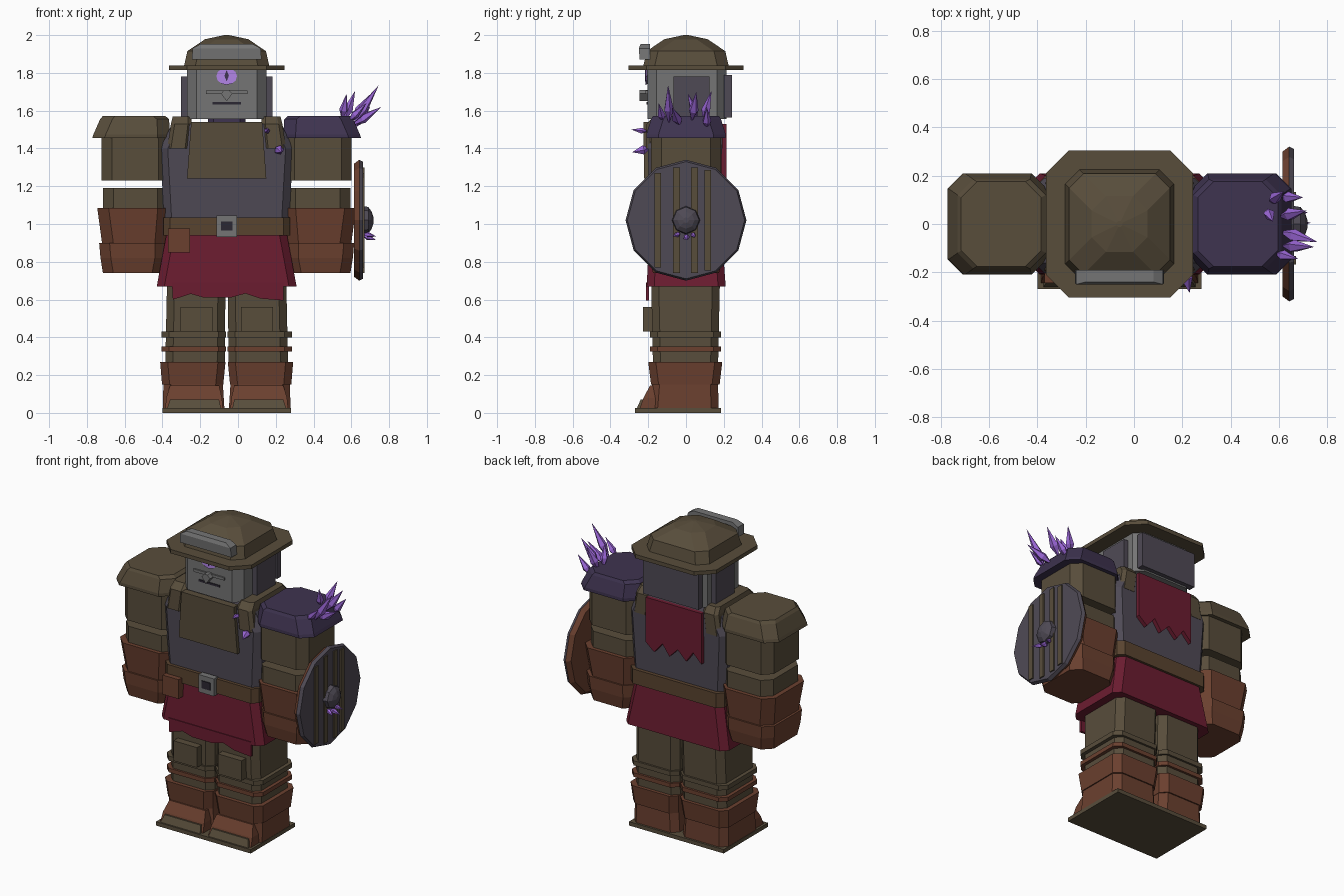
import bpy, bmesh, math
from mathutils import Vector

if "Cube" in bpy.data.objects:
    bpy.data.objects.remove(bpy.data.objects["Cube"])

CX = -0.06  # the body's mirror plane


def colour(name, hexa):
    m = bpy.data.materials.new(name)
    lin = []
    for i in (0, 2, 4):
        c = int(hexa[i:i + 2], 16) / 255
        lin.append(c / 12.92 if c <= 0.04045 else ((c + 0.055) / 1.055) ** 2.4)
    m.diffuse_color = (*lin, 1)
    m.use_nodes = True
    m.node_tree.nodes["Principled BSDF"].inputs["Base Color"].default_value = m.diffuse_color
    return m


OLIVE = colour("olive_cloth", "584D3B")
BROWN = colour("red_brown_leather", "6B402F")
BELT = colour("belt_leather", "59432F")
RED = colour("crimson_cloth", "6B1C30")
SLATE = colour("slate", "4F4A55")
GREY = colour("steel_grey", "757575")
PURPLE = colour("dark_purple", "3E3350")
CRYSTAL = colour("crystal_violet", "9A66D6")
DARK = colour("near_black", "2B2732")
GLOW = colour("eye_violet", "B98AF0")


def make(name, verts, faces, mat):
    me = bpy.data.meshes.new(name)
    me.from_pydata([tuple(v) for v in verts], [], faces)
    bm = bmesh.new()
    bm.from_mesh(me)
    bmesh.ops.recalc_face_normals(bm, faces=bm.faces)
    bm.to_mesh(me)
    bm.free()
    me.materials.append(mat)
    ob = bpy.data.objects.new(name, me)
    bpy.context.collection.objects.link(ob)
    return ob


def skin(name, rings, mat):
    """Join rings of equal vertex count and cap both ends."""
    n = len(rings[0])
    faces = [tuple(range(n)), tuple(range((len(rings) - 1) * n, len(rings) * n))]
    for k in range(len(rings) - 1):
        for i in range(n):
            j = (i + 1) % n
            faces.append((k * n + i, k * n + j, k * n + n + j, k * n + n + i))
    return make(name, [v for r in rings for v in r], faces, mat)


def loft(name, rings, mat, c=0.0, side=1):
    """rings: (z, u0, u1, y0, y1), u measured from the mirror plane; c = corner cut."""
    out = []
    for z, u0, u1, y0, y1 in rings:
        k = min(c, (u1 - u0) * 0.3)
        if k:
            p = [(u0 + k, y0), (u1 - k, y0), (u1, y0 + k), (u1, y1 - k),
                 (u1 - k, y1), (u0 + k, y1), (u0, y1 - k), (u0, y0 + k)]
        else:
            p = [(u0, y0), (u1, y0), (u1, y1), (u0, y1)]
        out.append([(CX + side * u, y, z) for u, y in p])
    return skin(name, out, mat)


def box(name, u0, u1, y0, y1, z0, z1, mat, c=0.0, side=1):
    return loft(name, [(z0, u0, u1, y0, y1), (z1, u0, u1, y0, y1)], mat, c, side)


def sheet(name, pts, y0, y1, mat):
    """Extrude an outline of (u, z) points along y."""
    return skin(name, [[(CX + u, y, z) for u, z in pts] for y in (y0, y1)], mat)


def turned(name, rings, z, n, mat):
    """Rings of (x, radius) around an axis along x."""
    return skin(name, [[(x, r * math.cos(a), z + r * math.sin(a))
                        for a in (2 * math.pi * i / n for i in range(n))]
                       for x, r in rings], mat)


def crystal(name, base, tip, r):
    a, b = Vector(base), Vector(tip)
    q = (b - a).to_track_quat('Z', 'Y')
    mid = a.lerp(b, 0.38)
    ring = [mid + q @ Vector((r * math.cos(t), r * math.sin(t), 0))
            for t in (2 * math.pi * i / 5 for i in range(5))]
    faces = [f for i in range(5) for f in ((0, 2 + i, 2 + (i + 1) % 5), (1, 2 + i, 2 + (i + 1) % 5))]
    make(name, [a, b] + ring, faces, CRYSTAL)


# Legs, boots and arms, mirrored
for s, tag in ((-1, "right_"), (1, "left_")):
    box(tag + "sole", 0, .34, -.27, .185, 0, .025, OLIVE, 0, s)
    loft(tag + "boot", [(.025, .012, .338, -.19, .172), (.15, .02, .335, -.18, .17)], BROWN, .04, s)
    loft(tag + "boot_cuff", [(.15, .018, .342, -.185, .178), (.27, .006, .352, -.2, .192)], BROWN, .04, s)
    loft(tag + "toe", [(.025, .02, .325, -.245, -.1), (.08, .025, .32, -.225, -.1),
                       (.145, .04, .30, -.19, -.1)], BROWN, 0, s)
    loft(tag + "toe_cap", [(.025, .03, .315, -.26, -.2), (.07, .04, .30, -.24, -.2)], OLIVE, 0, s)
    loft(tag + "trouser", [(.26, .01, .325, -.175, .17), (.72, .006, .315, -.185, .18)], OLIVE, .04, s)
    box(tag + "shin_strap", .004, .345, -.19, .186, .325, .352, BROWN, .04, s)
    box(tag + "shin_band", .004, .345, -.19, .186, .4, .43, OLIVE, .04, s)
    box(tag + "knee_pad", .075, .245, -.228, -.17, .43, .56, OLIVE, 0, s)

    loft(tag + "shoulder_pad", [(1.455, .3, .712, -.21, .21), (1.475, .3, .705, -.21, .21),
                                (1.555, .305, .67, -.185, .185), (1.572, .325, .655, -.175, .175)],
         OLIVE if s < 0 else PURPLE, .065, s)
    box(tag + "upper_arm", .305, .662, -.185, .185, 1.23, 1.46, OLIVE, .055, s)
    box(tag + "forearm", .31, .655, -.18, .18, 1.0, 1.19, OLIVE, .055, s)
    loft(tag + "gauntlet_cuff", [(.9, .32, .66, -.185, .185), (1.085, .305, .685, -.205, .205)],
         BROWN, .06, s)
    loft(tag + "glove", [(.74, .34, .655, -.175, .175), (.82, .325, .668, -.19, .19),
                         (.9, .325, .675, -.195, .195)], BROWN, .055, s)
    # strap over the torso, beside the neck
    loft(tag + "collar_block", [(1.40, .2, .315, -.212, .192), (1.53, .185, .295, -.208, .192),
                                (1.57, .185, .285, -.17, .16)], OLIVE, .02, s)
    box(tag + "ear_plate", .15, .242, -.065, .125, 1.565, 1.78, SLATE, 0, s)

# Torso, chest plate, belt and skirt
loft("torso", [(1.0, -.33, .33, -.19, .18), (1.40, -.352, .352, -.202, .19),
               (1.53, -.29, .29, -.2, .19)], SLATE, .04)
loft("chest_plate", [(1.24, -.21, .21, -.222, -.18), (1.54, -.188, .188, -.226, -.18)], OLIVE)
box("neck", -.1, .1, -.15, .15, 1.5, 1.57, PURPLE, .03)
box("belt", -.335, .335, -.212, .205, .94, 1.035, BELT, .035)
box("buckle", -.055, .055, -.24, -.2, .932, 1.045, GREY)
box("buckle_inset", -.03, .03, -.246, -.238, .965, 1.013, DARK)
box("pouch", -.31, -.195, -.245, -.18, .85, .975, BROWN)
loft("skirt", [(.67, -.37, .37, -.208, .21), (.94, -.32, .32, -.195, .19)], RED, .04)
sheet("torn_skirt_front", [(-.29, .69), (-.285, .6), (-.235, .615), (-.19, .63), (-.12, .61),
                           (.02, .61), (.1, .632), (.18, .605), (.3, .595), (.3, .69)],
      -.212, -.196, RED)
sheet("torn_cape", [(.2, 1.53), (-.2, 1.53), (-.2, 1.2), (-.14, 1.26), (-.09, 1.19), (-.03, 1.25),
                    (.03, 1.19), (.08, 1.26), (.14, 1.19), (.2, 1.24)], .188, .214, RED)

# Head and face
box("head", -.21, .21, -.205, .215, 1.555, 1.83, GREY, .05)
box("back_plate", -.2, .2, .2, .243, 1.565, 1.79, SLATE)
sheet("eye_socket", [(.115 * math.cos(a), 1.82 + .08 * math.sin(a))
                     for a in (math.pi + math.pi * i / 8 for i in range(9))], -.21, -.2, GREY)
sheet("eye", [(.055 * math.cos(a), 1.782 + .045 * math.sin(a))
              for a in (math.pi * i / 6 for i in range(12))], -.214, -.208, GLOW)
sheet("pupil", [(0, 1.815), (.012, 1.785), (0, 1.755), (-.012, 1.785)], -.218, -.212, PURPLE)
box("cheek_bar", -.11, .11, -.214, -.2, 1.688, 1.706, GREY)
sheet("nose", [(-.03, 1.69), (0, 1.65), (.03, 1.69), (.012, 1.71), (-.012, 1.71)], -.245, -.2, GREY)
box("mouth", -.075, .075, -.21, -.2, 1.632, 1.645, DARK)

# Helmet: brim, dome and brow plate
box("helmet_brim", -.305, .305, -.305, .305, 1.815, 1.84, OLIVE, .095)
loft("helmet_dome", [(z, -h, h, -h, h) for z, h in
                     ((1.84, .225), (1.915, .208), (1.978, .115), (2.0, .012))], OLIVE, .06)
loft("brow_plate", [(1.87, -.185, .185, -.245, -.19), (1.93, -.18, .18, -.25, -.19),
                    (1.952, -.14, .14, -.24, -.19)], GREY)

# Shield on the left arm
turned("shield_back", [(.615, .3), (.642, .32)], 1.02, 12, BROWN)
turned("shield_face", [(.642, .32), (.662, .31)], 1.02, 12, SLATE)
for i, (y, h) in enumerate(((-.15, .25), (-.05, .28), (.045, .28), (.115, .265))):
    box("shield_slat_%d" % i, .72, .73, y - .018, y + .018, 1.02 - h, 1.02 + h, OLIVE)
turned("shield_boss", [(.66, .075), (.69, .07), (.708, .045), (.718, .015)], 1.02, 8, SLATE)

# Crystal growths on shoulder, chest and shield
growths = [((.61, -.09, 1.53), (.745, -.095, 1.735), .027),
           ((.60, .03, 1.54), (.715, .055, 1.70), .027),
           ((.56, .09, 1.54), (.62, .135, 1.705), .026),
           ((.60, -.03, 1.52), (.76, -.075, 1.62), .027),
           ((.58, -.12, 1.54), (.68, -.145, 1.64), .022),
           ((.55, .06, 1.55), (.575, .01, 1.69), .024),
           ((.60, .11, 1.5), (.70, .11, 1.62), .024),
           ((.15, -.2, 1.49), (.16, -.29, 1.50), .016),
           ((.21, -.19, 1.40), (.23, -.285, 1.38), .026),
           ((.66, -.03, .95), (.73, -.07, .935), .015),
           ((.66, 0, .94), (.73, .005, .915), .017),
           ((.66, .03, .95), (.72, .05, .93), .014)]
for i, (b, t, r) in enumerate(growths):
    crystal("crystal_%d" % i, b, t, r)
